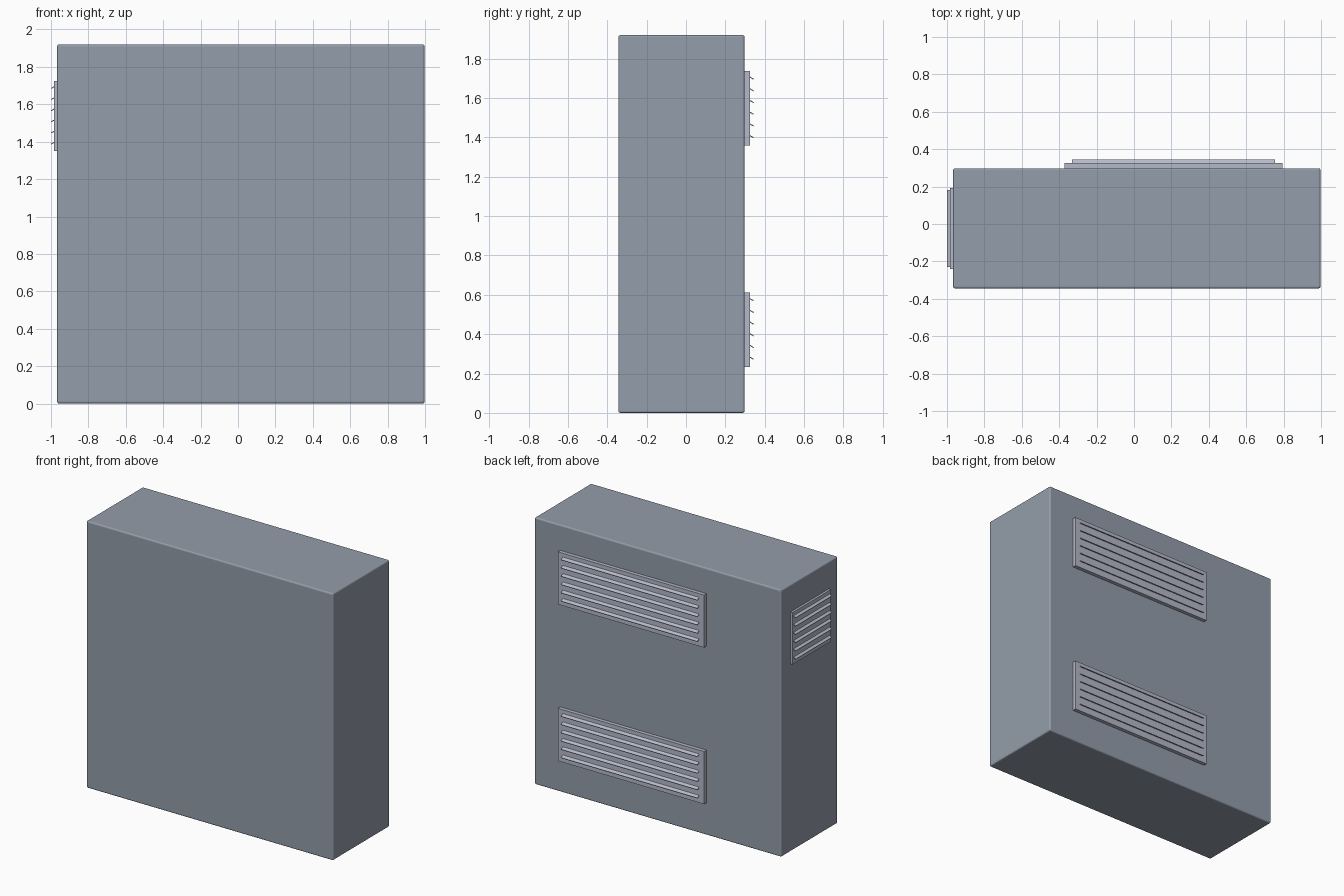
import bpy, bmesh, math
from mathutils import Matrix, Vector

if "Cube" in bpy.data.objects:
    bpy.data.objects.remove(bpy.data.objects["Cube"])


def paint(name, rgb):
    mat = bpy.data.materials.new(name)
    mat.diffuse_color = (*rgb, 1)
    mat.use_nodes = True
    mat.node_tree.nodes["Principled BSDF"].inputs["Base Color"].default_value = mat.diffuse_color
    return mat


BODY = paint("slate_paint", (0.295, 0.34, 0.405))
VENT = paint("vent_metal", (0.46, 0.49, 0.59))


def box(name, lo, hi, mat, bevel=0.0):
    bm = bmesh.new()
    bmesh.ops.create_cube(bm, size=1)
    lo, hi = Vector(lo), Vector(hi)
    bmesh.ops.scale(bm, vec=hi - lo, verts=bm.verts)
    bmesh.ops.translate(bm, vec=(lo + hi) / 2, verts=bm.verts)
    me = bpy.data.meshes.new(name)
    bm.to_mesh(me)
    bm.free()
    me.materials.append(mat)
    ob = bpy.data.objects.new(name, me)
    bpy.context.collection.objects.link(ob)
    if bevel:
        mod = ob.modifiers.new("edge_bevel", 'BEVEL')
        mod.width = bevel
        mod.segments = 3
    return ob


def vent(name, width, height, depth, slat_width, tip, origin, turn):
    """Louvred vent: local x = width, +y = outward, z = up; origin on the wall."""
    place = Matrix.Translation(origin) @ Matrix.Rotation(turn, 4, 'Z')
    frame = box(name + "_frame", (-width / 2, -0.005, -height / 2),
                (width / 2, depth, height / 2), VENT)
    frame.matrix_world = place
    # Six thin slats, tilted down towards the outside
    tilt, length, thick = math.radians(-30), 0.044, 0.005
    reach = length / 2 * math.cos(tilt) + thick / 2 * abs(math.sin(tilt))
    for i in range(6):
        z = (i - 2.5) * 0.0595 + 0.01
        slat = box(f"{name}_slat_{i + 1}", (-slat_width / 2, -length / 2, -thick / 2),
                   (slat_width / 2, length / 2, thick / 2), VENT)
        slat.matrix_world = (place @ Matrix.Translation((0, tip - reach, z))
                             @ Matrix.Rotation(tilt, 4, 'X'))


# Cabinet body
box("cabinet_body", (-0.967, -0.344, 0), (0.997, 0.298, 1.92), BODY, 0.01)

# Two wide vents on the back, one small vent on the left side
for label, z in (("lower", 0.422), ("upper", 1.548)):
    vent(f"back_{label}_vent", 1.164, 0.378, 0.027, 1.085, 0.047, (0.211, 0.298, z), 0)
vent("side_vent", 0.435, 0.374, 0.016, 0.41, 0.033, (-0.967, -0.024, 1.537), math.pi / 2)
